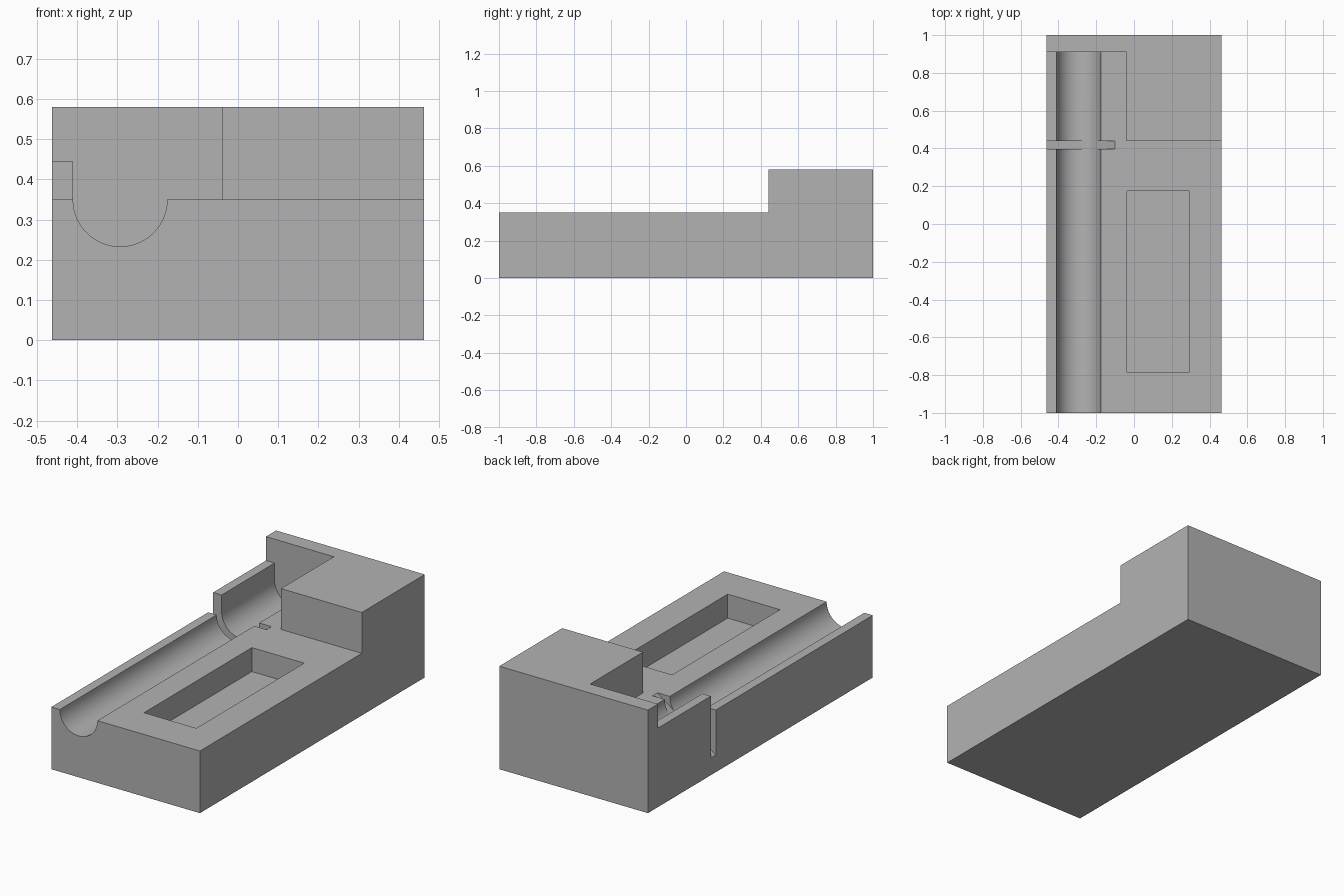
import bpy, bmesh, math
from mathutils import Vector

cube = bpy.data.objects.get("Cube")
if cube:
    bpy.data.objects.remove(cube, do_unlink=True)

grey = bpy.data.materials.new("plain grey")
grey.use_nodes = True
colour = (0.45, 0.45, 0.45, 1)
grey.diffuse_color = colour
grey.node_tree.nodes["Principled BSDF"].inputs["Base Color"].default_value = colour


def prism(name, points, direction):
    """Extrude a flat outline of 3D points along a direction."""
    bm = bmesh.new()
    face = bm.faces.new([bm.verts.new(p) for p in points])
    grown = bmesh.ops.extrude_face_region(bm, geom=[face])["geom"]
    verts = [g for g in grown if isinstance(g, bmesh.types.BMVert)]
    bmesh.ops.translate(bm, verts=verts, vec=Vector(direction))
    bmesh.ops.recalc_face_normals(bm, faces=bm.faces)
    mesh = bpy.data.meshes.new(name)
    bm.to_mesh(mesh)
    bm.free()
    mesh.materials.append(grey)
    obj = bpy.data.objects.new(name, mesh)
    bpy.context.collection.objects.link(obj)
    return obj


def along_y(name, profile, y0, y1):
    return prism(name, [(x, y0, z) for x, z in profile], (0, y1 - y0, 0))


SIDE, TOP, DECK, STEP, STOP = 0.463, 0.58, 0.35, 0.44, 0.91

# Body: stepped side profile across the full width
steps = [(-1, 0), (1, 0), (1, TOP), (STEP, TOP), (STEP, DECK), (-1, DECK)]
body = prism("jig_body", [(-SIDE, y, z) for y, z in steps], (2 * SIDE, 0, 0))

# Round channel with the open recess and low side rail at the rear
cx, r, n = -0.293, 0.117, 48
arc = [(cx - r * math.cos(math.pi * i / n), DECK - r * math.sin(math.pi * i / n))
       for i in range(n + 1)]
recess = [(-0.6, 0.445), (cx - r, 0.445)] + arc + [(-0.04, DECK), (-0.04, 0.8), (-0.6, 0.8)]
channel = along_y("channel_cutter", recess, -1.1, STOP)

# Sloping saw slot that crosses the channel and opens on the right side
slope = 0.69
floor = lambda x: 0.2575 + slope * (x + 0.23)
slot_profile = [(-0.6, floor(-0.6)), (-0.106, floor(-0.106)), (-0.1, DECK),
                (-0.1, 0.7), (-0.6, 0.7)]
slot = along_y("slot_cutter", slot_profile, 0.396, STEP)

# Rectangular pocket in the deck
pocket = along_y("pocket_cutter", [(-0.036, 0.215), (0.29, 0.215), (0.29, 0.5), (-0.036, 0.5)],
                 -0.785, 0.175)

cutters = [channel, slot, pocket]
for cutter in cutters:
    cutter.hide_render = True
    mod = body.modifiers.new(cutter.name, "BOOLEAN")
    mod.operation = "DIFFERENCE"
    mod.solver = "EXACT"
    mod.object = cutter

bpy.ops.object.select_all(action="DESELECT")
body.select_set(True)
bpy.context.view_layer.objects.active = body
for mod in list(body.modifiers):
    bpy.ops.object.modifier_apply(modifier=mod.name)
for cutter in cutters:
    bpy.data.objects.remove(cutter, do_unlink=True)
bpy.ops.object.shade_smooth_by_angle(angle=math.radians(30))
